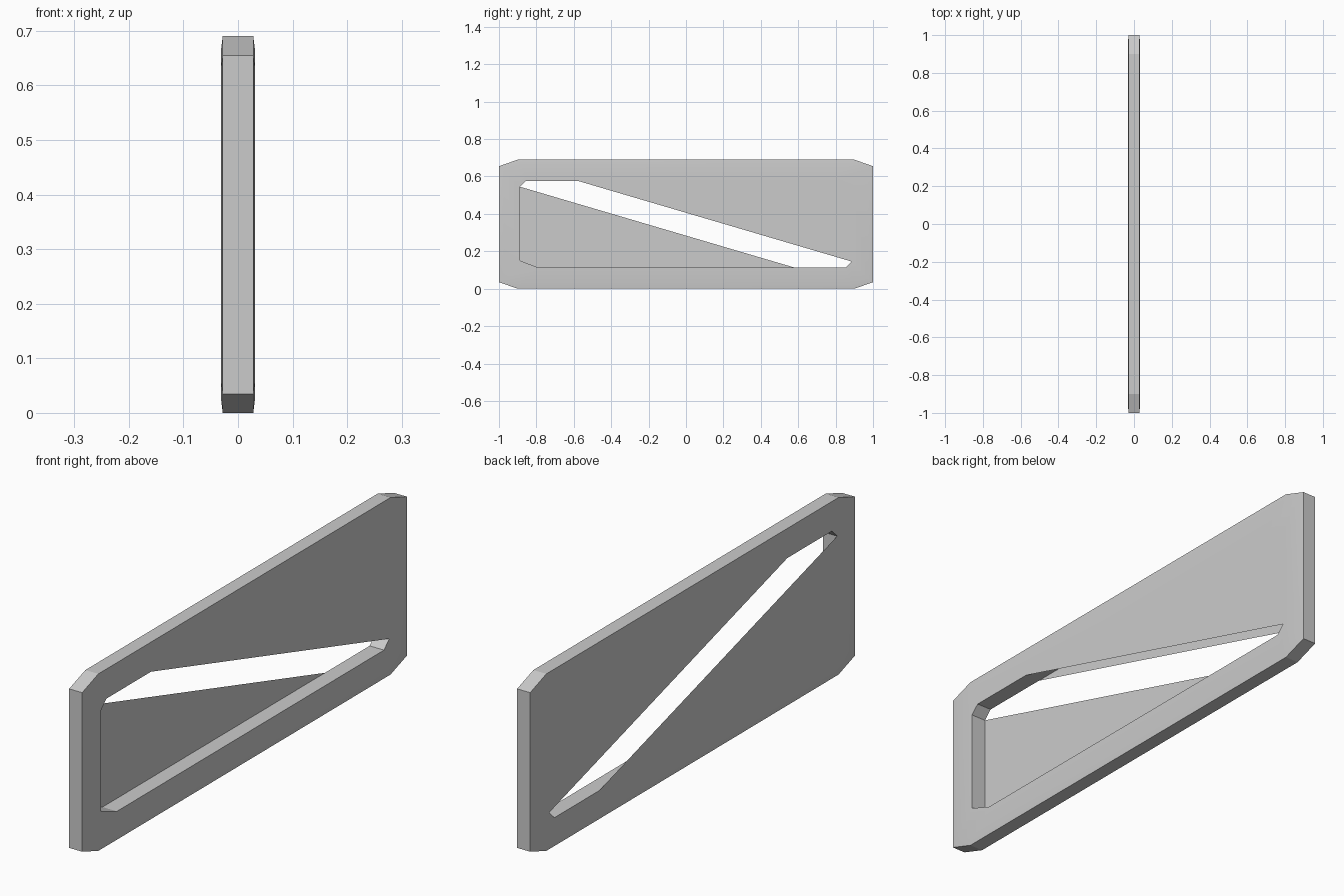
import bpy, bmesh, math

if "Cube" in bpy.data.objects:
    bpy.data.objects.remove(bpy.data.objects["Cube"], do_unlink=True)

MID_Z = 0.345      # half the overall height
HALF_RIM = 0.028   # half thickness at the outer edge
HALF = 0.031       # half thickness of the body

grey = bpy.data.materials.new("plain_grey")
grey.diffuse_color = (0.6, 0.6, 0.6, 1)
grey.use_nodes = True
grey.node_tree.nodes["Principled BSDF"].inputs["Base Color"].default_value = (0.6, 0.6, 0.6, 1)


def turned(points):
    """Half turn of (y, z) points about the centre."""
    return [(-y, -z) for y, z in points]


def add_ring(bm, points, x):
    return [bm.verts.new((x, y, z + MID_Z)) for y, z in points]


def finish(bm, name):
    mesh = bpy.data.meshes.new(name)
    bm.to_mesh(mesh)
    bm.free()
    obj = bpy.data.objects.new(name, mesh)
    bpy.context.collection.objects.link(obj)
    mesh.materials.append(grey)
    bpy.ops.object.select_all(action='DESELECT')
    obj.select_set(True)
    bpy.context.view_layer.objects.active = obj
    bpy.ops.object.shade_smooth_by_angle(angle=math.radians(12))
    return obj


# Outlines relative to the centre: half of each, completed by a half turn
outer = [(-1, 0.31), (-1, -0.31), (-0.9, -MID_Z), (0.9, -MID_Z)]
outer += turned(outer)
shoulder = [(y * 0.975, z * 0.93) for y, z in outer]
opening = [(-0.887, 0.2), (-0.887, -0.195), (-0.79, -0.232), (0.855, -0.232)]
opening += turned(opening)

# Frame: rings swept around the section, with a slightly eased rim
bm = bmesh.new()
rings = [add_ring(bm, pts, x) for pts, x in (
    (outer, HALF_RIM), (shoulder, HALF), (opening, HALF),
    (opening, -HALF), (shoulder, -HALF), (outer, -HALF_RIM))]
for a, b in zip(rings, rings[1:] + rings[:1]):
    for i in range(len(a)):
        j = (i + 1) % len(a)
        bm.faces.new((a[i], a[j], b[j], b[i]))
bmesh.ops.recalc_face_normals(bm, faces=bm.faces)
finish(bm, "frame")

# Thin sheets either side of the diagonal slot
lower = [(-0.887, 0.2), (-0.887, -0.195), (-0.79, -0.232), (0.58, -0.232)]
for name, pts, x in (("lower_sheet", lower, -HALF),
                     ("upper_sheet_right", turned(lower), -HALF),
                     ("upper_sheet_left", turned(lower), HALF)):
    bm = bmesh.new()
    face = bm.faces.new(add_ring(bm, pts, x))
    face.normal_update()
    if face.normal.x * x < 0:
        face.normal_flip()
    finish(bm, name)
